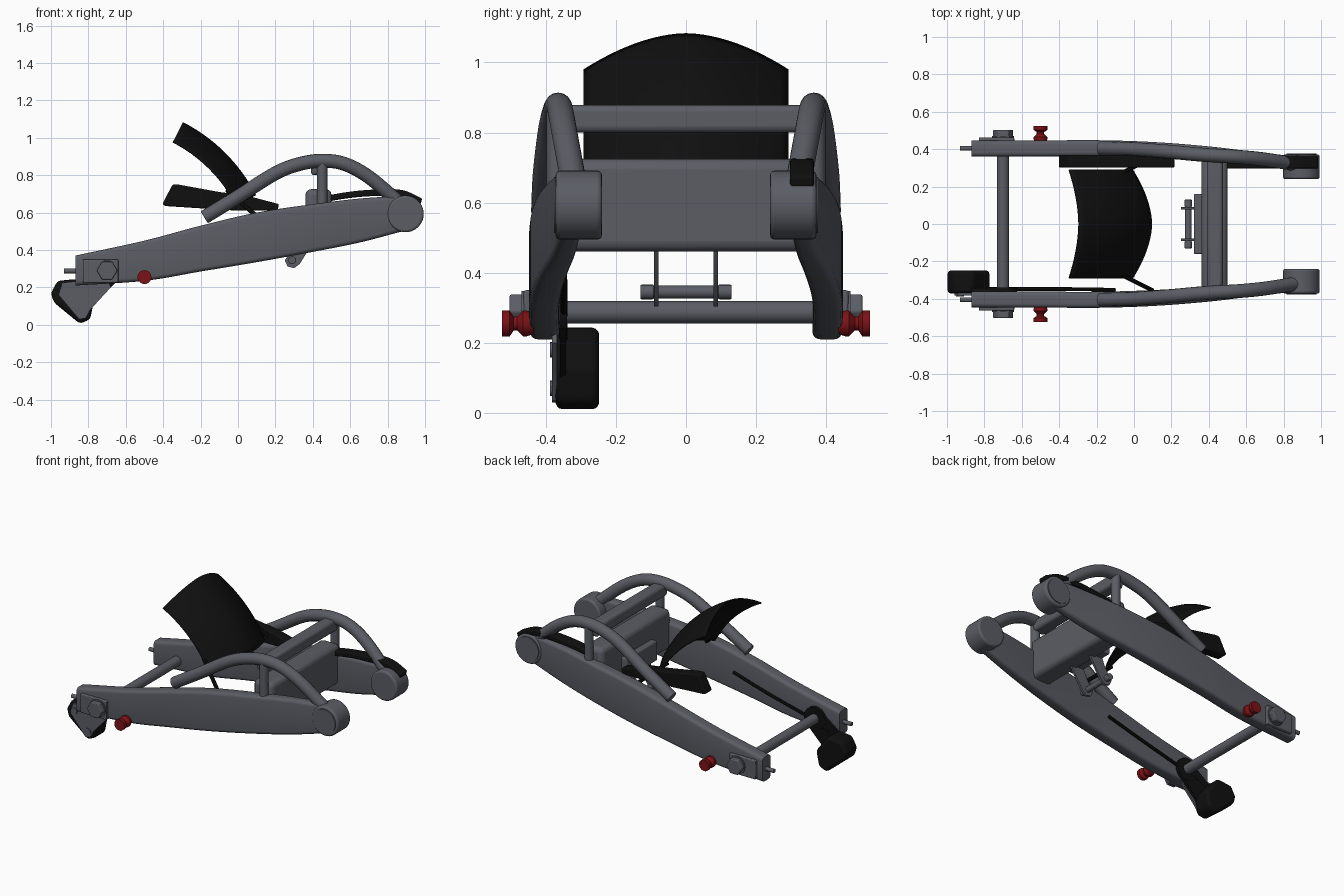
import bpy, bmesh, math
from mathutils import Vector

cube = bpy.data.objects.get("Cube")
if cube:
    bpy.data.objects.remove(cube, do_unlink=True)


def material(name, rgb):
    m = bpy.data.materials.new(name)
    m.use_nodes = True
    m.diffuse_color = (*rgb, 1)
    m.node_tree.nodes["Principled BSDF"].inputs["Base Color"].default_value = (*rgb, 1)
    return m


GREY = material("slate grey metal", (0.105, 0.11, 0.13))
BLACK = material("black plastic", (0.005, 0.005, 0.005))
RED = material("red anodised", (0.2, 0.006, 0.008))


def finish(name, bm, mat, bevel=0, segments=3):
    bmesh.ops.recalc_face_normals(bm, faces=bm.faces[:])
    me = bpy.data.meshes.new(name)
    bm.to_mesh(me)
    bm.free()
    me.materials.append(mat)
    ob = bpy.data.objects.new(name, me)
    bpy.context.collection.objects.link(ob)
    if bevel:
        mod = ob.modifiers.new("rounded edges", 'BEVEL')
        mod.width, mod.segments, mod.limit_method = bevel, segments, 'ANGLE'
    bpy.ops.object.select_all(action='DESELECT')
    ob.select_set(True)
    bpy.context.view_layer.objects.active = ob
    bpy.ops.object.shade_smooth_by_angle(angle=math.radians(35))
    return ob


def loft(name, rings, mat, bevel=0):
    """Skin a row of equal rings and cap both ends."""
    bm = bmesh.new()
    rows = [[bm.verts.new(p) for p in ring] for ring in rings]
    n = len(rows[0])
    for a, b in zip(rows, rows[1:]):
        for i in range(n):
            bm.faces.new((a[i], a[(i + 1) % n], b[(i + 1) % n], b[i]))
    bm.faces.new(rows[0])
    bm.faces.new(rows[-1])
    return finish(name, bm, mat, bevel)


def prism(name, outline, y0, y1, mat, bevel=0):
    return loft(name, [[(x, y, z) for x, z in outline] for y in (y0, y1)], mat, bevel)


def box(name, x, y, z, mat, bevel=0):
    outline = [(x[0], z[0]), (x[1], z[0]), (x[1], z[1]), (x[0], z[1])]
    return prism(name, outline, y[0], y[1], mat, bevel)


def turned(name, x, z, profile, mat, sides=32, bevel=0):
    """Turn (y, radius) pairs about an axis parallel to y."""
    turn = [math.tau * i / sides for i in range(sides)]
    return loft(name, [[(x + r * math.cos(a), y, z + r * math.sin(a)) for a in turn]
                       for y, r in profile], mat, bevel)


def smooth_path(points, steps=6):
    """Catmull-Rom interpolation of tuples."""
    pts = [Vector(p) for p in points]
    pts = [2 * pts[0] - pts[1]] + pts + [2 * pts[-1] - pts[-2]]
    out = []
    for a, b, c, d in zip(pts, pts[1:], pts[2:], pts[3:]):
        for k in range(steps):
            t = k / steps
            out.append(0.5 * (2 * b + (c - a) * t + (2 * a - 5 * b + 4 * c - d) * t * t
                              + (3 * b - a - 3 * c + d) * t ** 3))
    return out + [pts[-2]]


def tube(name, path, r, mat, sides=16):
    rings = []
    for i, p in enumerate(path):
        tangent = (path[min(i + 1, len(path) - 1)] - path[max(i - 1, 0)]).normalized()
        ref = Vector((0, 1, 0)) if abs(tangent.y) < 0.9 else Vector((1, 0, 0))
        u = tangent.cross(ref).normalized()
        v = tangent.cross(u)
        rings.append([p + r * (math.cos(a) * u + math.sin(a) * v)
                      for a in (math.tau * k / sides for k in range(sides))])
    return loft(name, rings, mat)


def rounded_section(x, zb, zt, yc, w, side, r=0.022):
    ring = []
    for cy, cz, start in ((w / 2 - r, zt - r, 0), (r - w / 2, zt - r, 90),
                          (r - w / 2, zb + r, 180), (w / 2 - r, zb + r, 270)):
        for k in range(5):
            a = math.radians(start + k * 22.5)
            ring.append((x, side * (yc + cy + r * math.cos(a)), cz + r * math.sin(a)))
    return ring


# Arm stations: x, bottom, top, centre y, thickness
ARM = smooth_path_input = [
    [-0.87, 0.21, 0.37, 0.403, 0.085], [-0.5, 0.235, 0.45, 0.404, 0.085],
    [-0.2, 0.285, 0.53, 0.405, 0.086], [0.1, 0.335, 0.60, 0.396, 0.085],
    [0.4, 0.39, 0.645, 0.375, 0.08], [0.65, 0.44, 0.675, 0.35, 0.07],
    [0.88, 0.50, 0.69, 0.33, 0.06]]
HOOP = [(-0.18, 0.405, 0.575), (0, 0.4, 0.685), (0.2, 0.385, 0.81), (0.33, 0.373, 0.86),
        (0.45, 0.365, 0.877), (0.57, 0.358, 0.86), (0.7, 0.345, 0.79), (0.86, 0.32, 0.655)]

for side, label in ((1, "left"), (-1, "right")):
    loft(label + "_arm", [rounded_section(*s, side) for s in smooth_path(ARM)], GREY)
    turned(label + "_pivot", 0.895, 0.593, [(side * 0.24, 0.098), (side * 0.372, 0.098)],
           GREY, 40, 0.012)
    turned(label + "_pivot_cap", 0.895, 0.593, [(side * 0.36, 0.08), (side * 0.377, 0.08)], GREY)
    tube(label + "_brace_hoop", smooth_path([(x, side * y, z) for x, y, z in HOOP]), 0.037, GREY)
    tube(label + "_brace_post", [Vector((0.45, side * 0.37, z)) for z in (0.6, 0.86)], 0.028, GREY)
    # Axle hardware
    box(label + "_axle_plate", (-0.83, -0.64), (side * 0.43, side * 0.463), (0.225, 0.35), GREY, 0.006)
    turned(label + "_axle_washer", -0.7, 0.29, [(side * 0.46, 0.058), (side * 0.47, 0.058)], GREY)
    turned(label + "_axle_nut", -0.7, 0.29, [(side * 0.46, 0.055), (side * 0.503, 0.055)],
           GREY, 6, 0.005)
    tube(label + "_adjuster_bolt", [Vector((x, side * 0.405, 0.288)) for x in (-0.93, -0.85)],
         0.013, GREY)
    # Spool for a paddock stand
    turned(label + "_stand_spool", -0.5, 0.255,
           [(side * y, r) for y, r in ((0.435, 0.03), (0.455, 0.037), (0.465, 0.037),
                                       (0.482, 0.02), (0.492, 0.02), (0.503, 0.037),
                                       (0.525, 0.037))], RED, 24)
    # Linkage ears and mudguard stays
    prism(label + "_linkage_ear", [(0.25, 0.345), (0.265, 0.312), (0.30, 0.303), (0.33, 0.325),
                                   (0.42, 0.47), (0.34, 0.52), (0.3, 0.42)],
          side * 0.078, side * 0.092, GREY)
    tube(label + "_mudguard_stay", [Vector((-0.06, side * 0.275, 0.72)),
                                    Vector((0.1, side * 0.355, 0.58))], 0.012, BLACK, 8)
    turned(label + "_linkage_collar", 0.29, 0.345,
           [(side * 0.092, 0.021), (side * 0.13, 0.021)], GREY, 16, 0.004)

# Cross members
turned("axle", -0.7, 0.287, [(-0.44, 0.032), (0.44, 0.032)], GREY)
box("cross_panel", (0.36, 0.50), (-0.36, 0.36), (0.46, 0.725), GREY, 0.03)
box("upper_cross_bar", (0.39, 0.475), (-0.37, 0.37), (0.8, 0.878), GREY, 0.018)
box("linkage_mount", (0.32, 0.37), (-0.16, 0.16), (0.47, 0.6), GREY, 0.008)
turned("linkage_pin", 0.29, 0.345, [(-0.125, 0.018), (0.125, 0.018)], GREY, 20)

# Curved mudguard, swept around the axle
bm = bmesh.new()
rows = []
for i in range(17):
    a = math.radians(27 + 36 * i / 16)
    row = []
    for j in range(25):
        t = j / 12 - 1
        r = 0.89 - 0.115 * abs(t) ** 1.8
        row.append(bm.verts.new((-0.7 + r * math.cos(a), 0.29 * t, 0.287 + r * math.sin(a))))
    rows.append(row)
for a, b in zip(rows, rows[1:]):
    for j in range(24):
        bm.faces.new((a[j], a[j + 1], b[j + 1], b[j]))
guard = finish("mudguard", bm, BLACK)
shell = guard.modifiers.new("thickness", 'SOLIDIFY')
shell.thickness, shell.offset = 0.008, 0

# Chain guard and slider on the left
prism("chain_guard", [(-0.405, 0.645), (-0.35, 0.75), (-0.32, 0.75), (-0.1, 0.71), (0.05, 0.69),
                      (0.22, 0.645), (0.21, 0.61), (0, 0.61), (-0.39, 0.635)],
      0.302, 0.37, BLACK, 0.008)
slider = smooth_path([(0.44, 0.685), (0.6, 0.712), (0.75, 0.724), (0.88, 0.72), (0.985, 0.675)])
prism("chain_slider", [tuple(p) for p in slider] + [(x - 0.01, z - 0.035) for x, z in reversed(slider)],
      0.297, 0.365, BLACK, 0.008)

# Brake caliper on the right
turned("caliper_bracket_ring", -0.7, 0.287, [(-0.362, 0.075), (-0.34, 0.075)], BLACK)
prism("caliper_bracket", [(-0.9, 0.22), (-0.75, 0.33), (-0.64, 0.24), (-0.8, 0.08)],
      -0.36, -0.342, BLACK)
CALIPER = [(-1, 0.17), (-0.965, 0.235), (-0.86, 0.245), (-0.77, 0.13), (-0.79, 0.03),
           (-0.845, 0.005), (-0.985, 0.12)]
prism("caliper_body", CALIPER, -0.372, -0.248, BLACK, 0.02)
prism("caliper_cover", [(-0.96, 0.16), (-0.94, 0.225), (-0.7, 0.25), (-0.68, 0.2), (-0.79, 0.08),
                        (-0.815, 0.035), (-0.85, 0.03)], -0.382, -0.368, GREY)
for x, z in ((-0.93, 0.18), (-0.83, 0.07)):
    turned("caliper_bolt", x, z, [(-0.388, 0.022), (-0.37, 0.022)], GREY, 16)
tube("brake_line", smooth_path([(-0.86, -0.348, 0.2), (-0.7, -0.348, 0.27),
                                (-0.35, -0.348, 0.36), (-0.1, -0.352, 0.43)]), 0.01, BLACK, 8)
